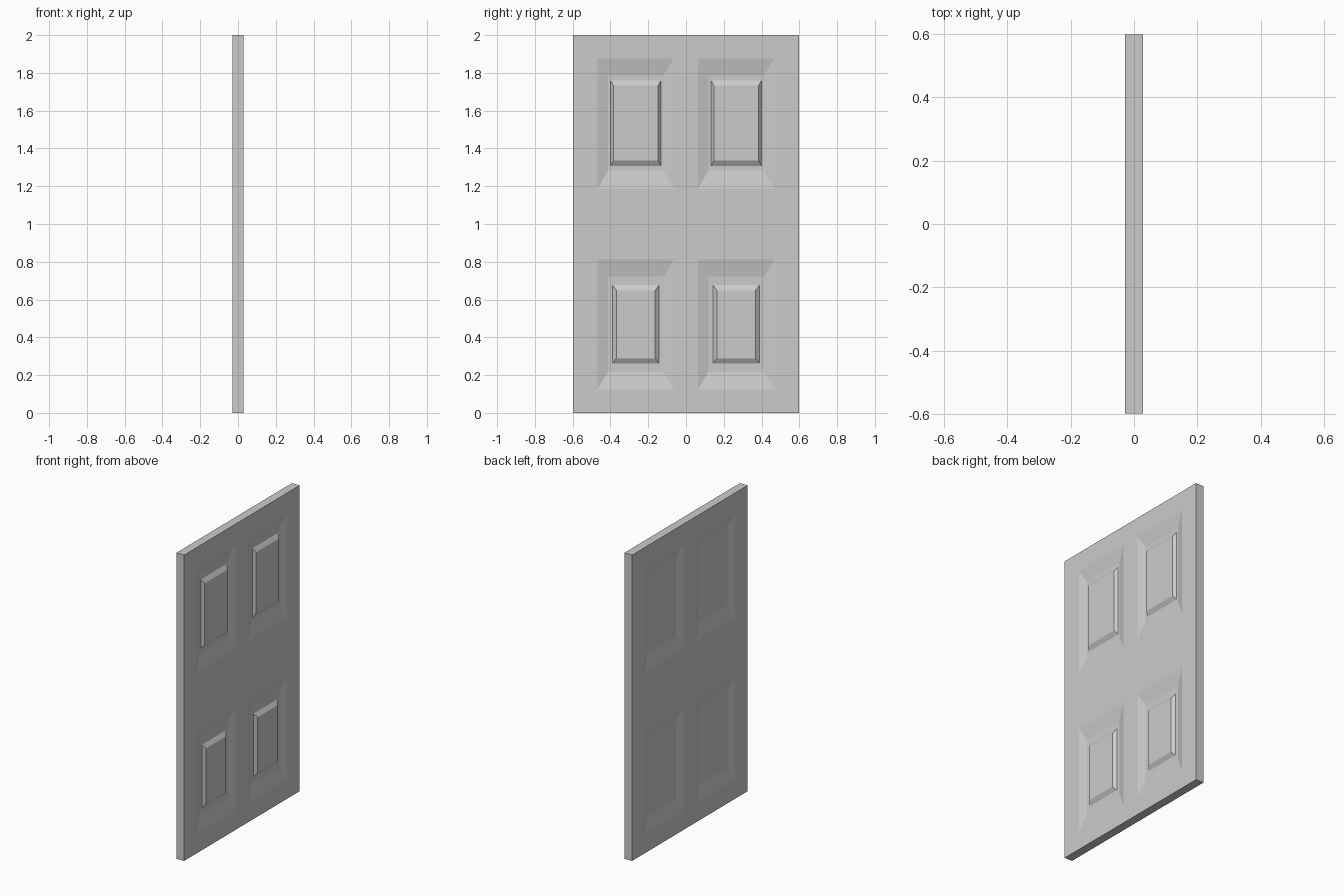
import bpy, bmesh

if "Cube" in bpy.data.objects:
    bpy.data.objects.remove(bpy.data.objects["Cube"])

HALF_T, HALF_W, HEIGHT = 0.028, 0.597, 2.0
Y_BREAKS = [-HALF_W, -0.468, -0.064, 0.064, 0.468, HALF_W]
Z_BREAKS = [0.0, 0.124, 0.812, 1.188, 1.876, HEIGHT]

# Nested panel profiles: (side inset, bottom inset, top inset, depth below face)
GROOVE = (0.055, 0.095, 0.09, 0.017)
FRONT_UPPER = [GROOVE, (0.068, 0.120, 0.115, 0.017), (0.083, 0.147, 0.142, 0.000)]
FRONT_LOWER = [GROOVE, (0.079, 0.138, 0.136, 0.017), (0.099, 0.165, 0.163, 0.000)]
BACK = [GROOVE, (0.100, 0.165, 0.163, 0.007)]

bm = bmesh.new()


def rect(x, y0, y1, z0, z1):
    return [bm.verts.new((x, y, z)) for y, z in ((y0, z0), (y1, z0), (y1, z1), (y0, z1))]


def panel(side, y0, y1, z0, z1, profile):
    """Sunken moulding with a raised field, as successive rectangular rings."""
    prev = rect(side * HALF_T, y0, y1, z0, z1)
    for dy, dz0, dz1, depth in profile:
        ring = rect(side * (HALF_T - depth), y0 + dy, y1 - dy, z0 + dz0, z1 - dz1)
        for i in range(4):
            j = (i + 1) % 4
            bm.faces.new((prev[i], prev[j], ring[j], ring[i]))
        prev = ring
    bm.faces.new(prev)


# Both door faces: flat stiles and rails around four moulded panels
for side in (1, -1):
    for i in range(5):
        for j in range(5):
            cell = (*Y_BREAKS[i:i + 2], *Z_BREAKS[j:j + 2])
            if i in (1, 3) and j in (1, 3):
                if side < 0:
                    profile = BACK
                else:
                    profile = FRONT_LOWER if j == 1 else FRONT_UPPER
                panel(side, *cell, profile)
            else:
                bm.faces.new(rect(side * HALF_T, *cell))

# Weld the cells and close the door edges
bmesh.ops.remove_doubles(bm, verts=bm.verts[:], dist=0.0001)
bmesh.ops.bridge_loops(bm, edges=[e for e in bm.edges if e.is_boundary])
bmesh.ops.recalc_face_normals(bm, faces=bm.faces[:])

mesh = bpy.data.meshes.new("door_panel")
bm.to_mesh(mesh)
bm.free()
door = bpy.data.objects.new("door_panel", mesh)
bpy.context.collection.objects.link(door)
